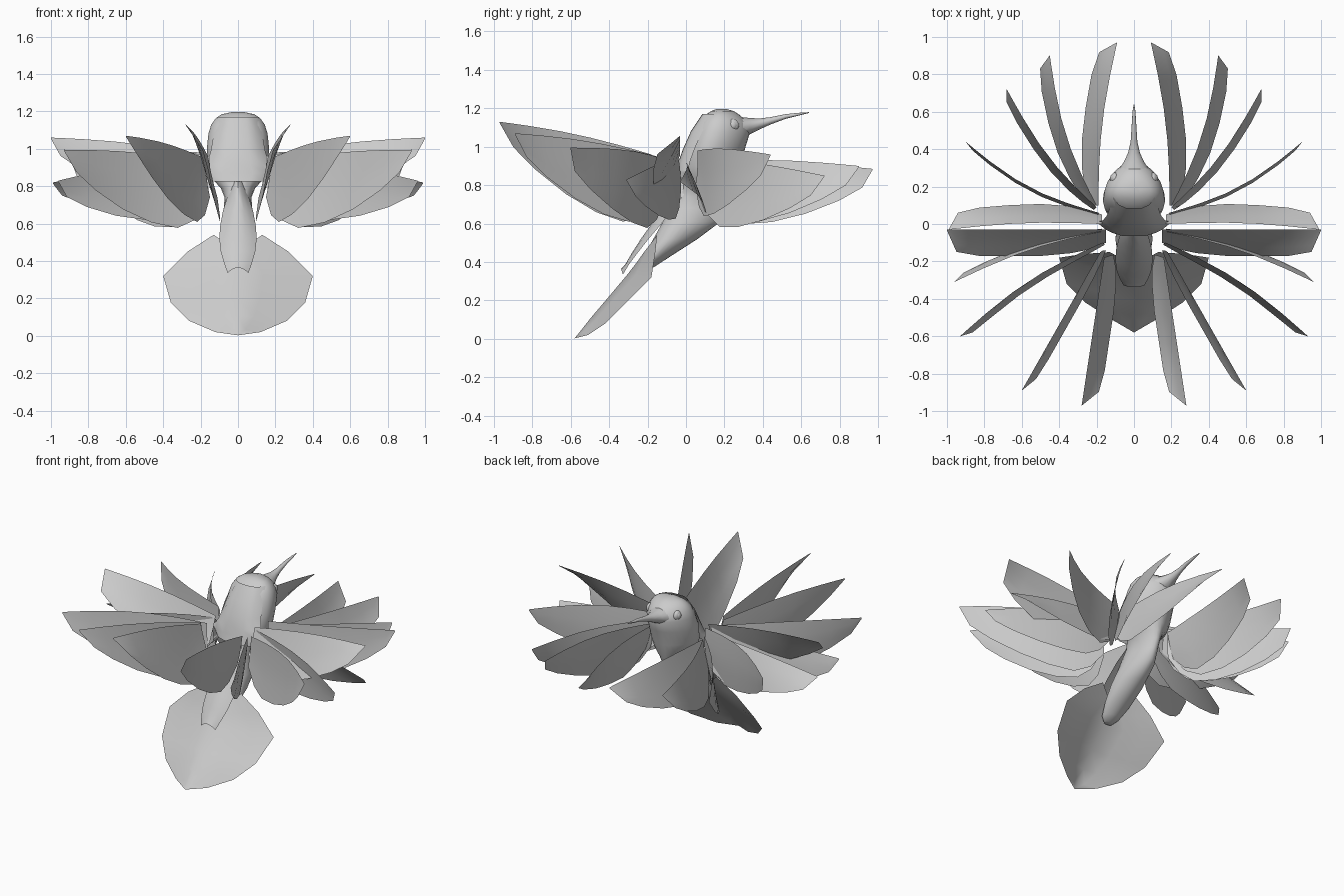
import bpy, bmesh, math
from mathutils import Vector as V

if "Cube" in bpy.data.objects:
    bpy.data.objects.remove(bpy.data.objects["Cube"])

grey = bpy.data.materials.new("plumage_grey")
grey.diffuse_color = (0.6, 0.6, 0.6, 1)
grey.use_nodes = True
grey.node_tree.nodes["Principled BSDF"].inputs["Base Color"].default_value = grey.diffuse_color


def loft(name, rows, closed=False, mirror=False, caps=False):
    """Skin a series of point rows; optionally close each row and mirror in x."""
    bm = bmesh.new()
    grid = [[bm.verts.new(p) for p in r] for r in rows]
    for a, b in zip(grid, grid[1:]):
        n = len(a)
        for i in range(n if closed else n - 1):
            j = (i + 1) % n
            bm.faces.new((a[i], a[j], b[j], b[i]))
    if caps:
        bm.faces.new(grid[0])
        bm.faces.new(grid[-1])
    bmesh.ops.remove_doubles(bm, verts=bm.verts, dist=0.0005)
    bmesh.ops.recalc_face_normals(bm, faces=bm.faces)
    me = bpy.data.meshes.new(name)
    bm.to_mesh(me)
    bm.free()
    ob = bpy.data.objects.new(name, me)
    bpy.context.collection.objects.link(ob)
    me.materials.append(grey)
    if mirror:
        ob.modifiers.new("mirror", 'MIRROR')
    bpy.ops.object.select_all(action='DESELECT')
    ob.select_set(True)
    bpy.context.view_layer.objects.active = ob
    bpy.ops.object.shade_smooth_by_angle(angle=math.radians(40))
    return ob


# Body and head: egg-shaped level sections (z, back y, front y, half width)
sections = [(.335, -.27, -.23, .03), (.365, -.265, -.18, .06), (.43, -.22, -.08, .085),
            (.52, -.17, .06, .097), (.61, -.12, .18, .088), (.68, -.09, .215, .075),
            (.74, -.05, .24, .07), (.79, -.02, .255, .09), (.84, -.01, .27, .135),
            (.90, -.01, .285, .155), (1.0, .01, .31, .163), (1.08, .04, .335, .155),
            (1.13, .065, .32, .14), (1.165, .1, .28, .115), (1.185, .13, .25, .085),
            (1.197, .16, .21, .03)]
rows = []
for z, y0, y1, w in sections:
    ring = []
    for k in range(24):
        t = k * math.tau / 24
        c, s = math.cos(t), math.sin(t)
        ring.append((w * s * (1 - .22 * c), (y0 + y1) / 2 + (y1 - y0) / 2 * c, z))
    rows.append(ring)
loft("body", rows, closed=True, caps=True)

# Beak: slender tapering tube, slightly upturned (y, z, half width, half height)
beak = [(.28, 1.095, .09, .06), (.33, 1.107, .055, .043), (.38, 1.118, .032, .029),
        (.44, 1.135, .018, .019), (.52, 1.158, .013, .012), (.60, 1.172, .008, .006),
        (.64, 1.178, .002, .002)]
loft("beak", [[(w * math.cos(k * math.tau / 12), y, z + h * math.sin(k * math.tau / 12))
               for k in range(12)] for y, z, w, h in beak], closed=True, caps=True)

# Eyes: small domes with a lid ring
for side, sx in (("left", -1), ("right", 1)):
    for part, r, x in (("eye", .024, .112), ("eyelid", .034, .102)):
        bpy.ops.mesh.primitive_uv_sphere_add(segments=16, ring_count=10, radius=r,
                                             location=(sx * x, .242, 1.112))
        ob = bpy.context.object
        ob.name = f"{part}_{side}"
        ob.scale.x = .7
        ob.data.materials.append(grey)
        bpy.ops.object.shade_smooth()

# Mantle: thin cape from the crown over the shoulders (half width, y, z)
span = (-1, -.75, -.4, 0, .4, .75, 1)
cape = [(.11, .095, 1.17), (.13, .035, 1.08), (.145, -.005, .99), (.165, -.03, .92),
        (.20, -.04, .87), (.16, -.055, .825)]
loft("shoulder_mantle", [[(w * f, y - .01 + .06 * f ** 4, z) for f in span] for w, y, z in cape])

# Rump: narrow cloak down the lower back, forked at the end (half width, y, z)
rump = [(.03, -.04, .83), (.055, -.08, .75), (.08, -.135, .67), (.095, -.185, .59),
        (.10, -.235, .52), (.092, -.28, .45), (.075, -.315, .39), (.055, -.338, .335)]
loft("rump_covert", [[(w * f, y + .08 * f * f * (1 - i / 8), z + (.03 * (1 - f * f) if i == 7 else 0))
                      for f in span] for i, (w, y, z) in enumerate(rump)])

# Tail: two half fans meeting at a ridge (ridge y, z; edge x, y, z)
fan = [(-.22, .45, .13, -.15, .54), (-.255, .40, .27, -.16, .45), (-.305, .335, .40, -.18, .32),
       (-.41, .21, .36, -.32, .18), (-.495, .11, .26, -.42, .08), (-.55, .04, .12, -.51, .02),
       (-.58, .003, 0, -.58, .003)]
rows = []
for y, z, ex, ey, ez in fan:
    a, b = V((0, y, z)), V((ex, ey, ez))
    rows.append([a.lerp(b, f) for f in (0, .33, .67, 1)])
loft("tail_fan", rows, mirror=True)

# Wing outline: distance along, share of the drop, share of the sideways twist
outline = [(0, .55, .5), (.1, .85, .75), (.22, 1, .9), (.4, .97, 1), (.6, .82, 1),
           (.8, .57, 1), (.94, .32, .85), (1, .02, .03)]
# Wing positions around the body: root, tip, chord vector, horizontal bow
wings = {
    "wing_front_1": ((.19, .10, .91), (.09, .97, .885), (.10, 0, -.32), (.03, 0)),
    "wing_front_2": ((.20, .10, .92), (.45, .90, .90), (.07, -.02, -.33), (.04, -.02)),
    "wing_front_3": ((.20, .09, .94), (.68, .72, .85), (.03, -.03, -.35), (.02, -.04)),
    "wing_front_4": ((.19, .06, .98), (.90, .44, .96), (0, -.02, -.35), (.02, -.05)),
    "wing_side_1": ((.15, -.03, .96), (1.0, -.03, 1.06), (0, -.14, -.30), (0, 0)),
    "wing_side_2": ((.17, 0, .92), (.99, -.03, .82), (0, .10, -.25), (0, .02)),
    "wing_side_3": ((.17, -.04, .95), (.96, -.31, .83), (0, .03, -.31), (.01, .03)),
    "wing_back_3": ((.17, -.10, .93), (.93, -.60, .995), (-.03, -.02, -.38), (.02, .04)),
    "wing_back_2": ((.18, -.15, .95), (.60, -.89, 1.07), (-.06, .02, -.38), (0, 0)),
    "wing_back_1": ((.16, -.18, .96), (.28, -.97, 1.13), (-.10, .03, -.40), (0, 0)),
}
for name, (root, tip, chord, bow) in wings.items():
    root, tip, chord = V(root), V(tip), V(chord)
    normal = (tip - root).cross(chord).normalized()
    rows = []
    for u, v, h in outline:
        top = root.lerp(tip, u) + V((*bow, .02)) * math.sin(math.pi * u)
        drop = V((chord.x * h, chord.y * h, chord.z * v))
        rows.append([top + drop * f + normal * (.03 * v * f * (1 - f)) for f in (0, .35, .7, 1)])
    loft(name, rows, mirror=True)
